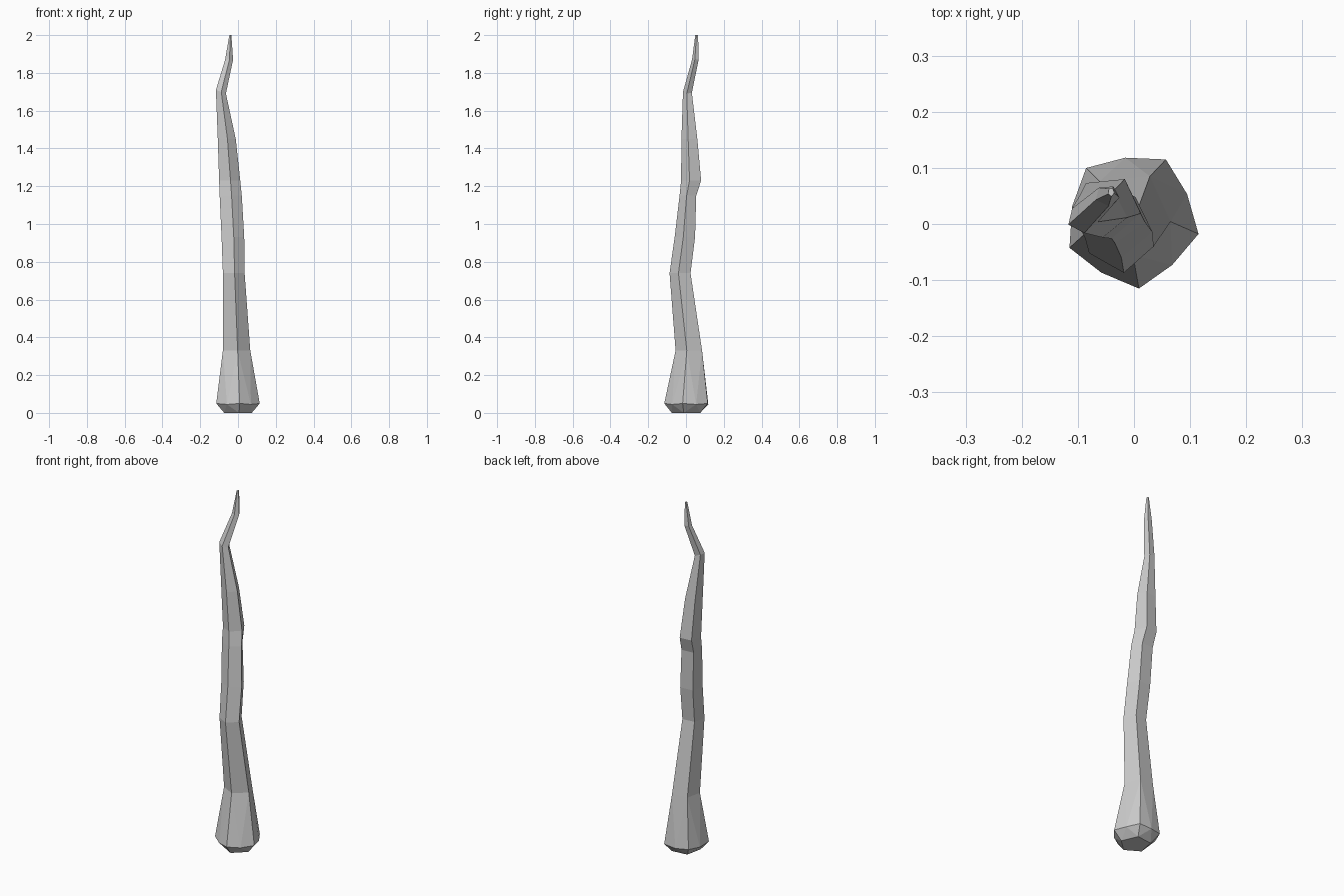
import bpy, bmesh
from math import cos, sin, radians

if "Cube" in bpy.data.objects:
    bpy.data.objects.remove(bpy.data.objects["Cube"])

SIDES = 5
UNIT = [(cos(radians(-12 + 72 * i)), sin(radians(-12 + 72 * i))) for i in range(SIDES)]
bm = bmesh.new()


def ring(z, x0, x1, y0, y1, tilt=0.0):
    """Pentagon stretched to fit the given x and y bounds."""
    us, vs = zip(*UNIT)
    fit = lambda t, ts, a, b: a + (b - a) * (t - min(ts)) / (max(ts) - min(ts))
    return [bm.verts.new((fit(u, us, x0, x1), fit(v, vs, y0, y1), z - tilt * u))
            for u, v in UNIT]


# Flared ten-sided rim: five corners with bulged midpoints
corners = ring(0.05, -0.115, 0.115, -0.115, 0.115)
mids = []
for i in range(SIDES):
    m = (corners[i].co + corners[(i + 1) % SIDES].co) / 2
    mids.append(bm.verts.new((m.x * 1.1, m.y * 1.1, 0.045)))


def skirt(loop, flip):
    """Join the ten-sided rim to a five-sided loop."""
    for i in range(SIDES):
        j = (i + 1) % SIDES
        for f in ((corners[i], mids[i], loop[i]), (mids[i], loop[j], loop[i]),
                  (mids[i], corners[j], loop[j])):
            bm.faces.new(f[::-1] if flip else f)


foot = ring(0.0, -0.073, 0.073, -0.075, 0.075)
skirt(foot, True)
bm.faces.new(foot[::-1])

# Wavering, tapering shaft: z, x bounds, y bounds, tilt
shaft = [
    (0.33, -0.08, 0.065, -0.055, 0.085, 0),
    (0.74, -0.08, 0.035, -0.087, 0.024, 0),
    (0.93, -0.087, 0.033, -0.060, 0.048, 0),
    (1.15, -0.097, 0.020, -0.034, 0.054, 0),
    (1.23, -0.100, 0.012, -0.026, 0.080, 0),
    (1.45, -0.107, -0.012, -0.024, 0.060, 0),
    (1.70, -0.117, -0.064, -0.016, 0.031, 0.01),
    (1.87, -0.068, -0.026, 0.032, 0.067, 0),
    (2.00, -0.046, -0.035, 0.049, 0.064, 0),
]
loops = [ring(*row) for row in shaft]
skirt(loops[0], False)
for a, b in zip(loops, loops[1:]):
    for i in range(SIDES):
        j = (i + 1) % SIDES
        bm.faces.new((a[i], a[j], b[j], b[i]))
bm.faces.new(loops[-1])

bmesh.ops.recalc_face_normals(bm, faces=bm.faces)
mesh = bpy.data.meshes.new("twisted_stalk")
bm.to_mesh(mesh)
bm.free()
bpy.context.collection.objects.link(bpy.data.objects.new("twisted_stalk", mesh))
